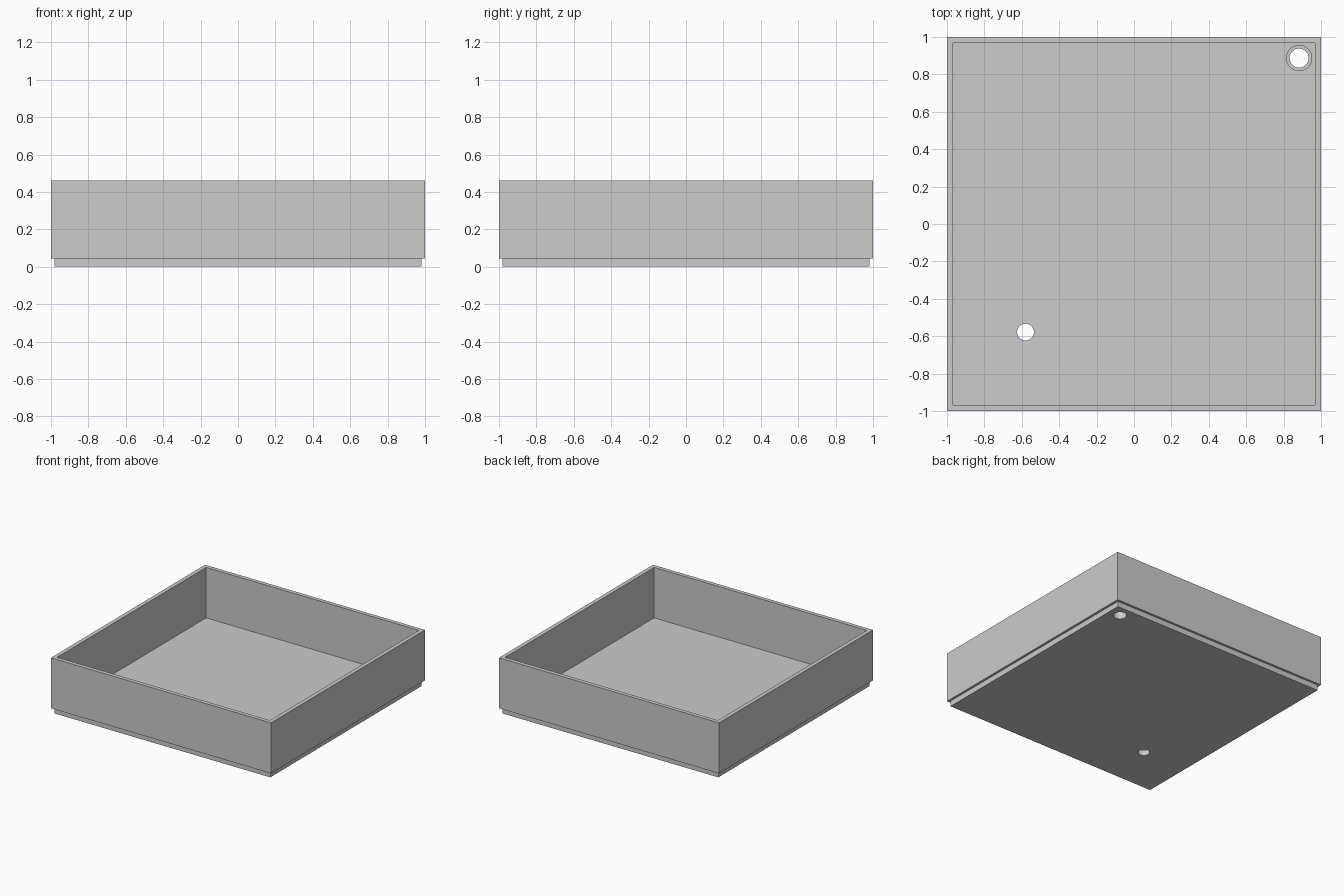
import bpy
import bmesh
import math

cube = bpy.data.objects.get("Cube")
if cube:
    bpy.data.objects.remove(cube, do_unlink=True)

FLOOR, RIM = 0.045, 0.46

grey = bpy.data.materials.new("light grey")
grey.use_nodes = True
colour = (0.604, 0.604, 0.604, 1)
grey.diffuse_color = colour
grey.node_tree.nodes["Principled BSDF"].inputs["Base Color"].default_value = colour


def lathe(name, profile, sides, centre=(0, 0), turn=0.0, closed=False):
    """Sweep (radius, z) points round a vertical axis; cap the ends unless closed."""
    bm = bmesh.new()
    angles = [turn + 2 * math.pi * i / sides for i in range(sides)]
    rings = [[bm.verts.new((centre[0] + r * math.cos(a), centre[1] + r * math.sin(a), z))
              for a in angles] for r, z in profile]
    pairs = list(zip(rings, rings[1:]))
    if closed:
        pairs.append((rings[-1], rings[0]))
    else:
        bm.faces.new(rings[0])
        bm.faces.new(rings[-1])
    for low, high in pairs:
        for i in range(sides):
            j = (i + 1) % sides
            bm.faces.new((low[i], low[j], high[j], high[i]))
    bmesh.ops.recalc_face_normals(bm, faces=bm.faces)
    mesh = bpy.data.meshes.new(name)
    bm.to_mesh(mesh)
    bm.free()
    mesh.materials.append(grey)
    obj = bpy.data.objects.new(name, mesh)
    bpy.context.collection.objects.link(obj)
    return obj


def activate(obj):
    bpy.ops.object.select_all(action="DESELECT")
    obj.select_set(True)
    bpy.context.view_layer.objects.active = obj


# Square tray: inset base lip, overhanging walls, open inside
half_sizes = [(0.981, 0), (0.981, FLOOR), (1, FLOOR), (1, RIM), (0.967, RIM), (0.967, FLOOR)]
tray = lathe("tray", [(h * math.sqrt(2), z) for h, z in half_sizes], 4, turn=math.pi / 4)

# Drain and overflow holes through the floor
DRAIN, OVERFLOW = (-0.58, -0.578), (0.883, 0.887)
for name, centre, radius in (("drain_cutter", DRAIN, 0.045),
                             ("overflow_cutter", OVERFLOW, 0.051)):
    cutter = lathe(name, [(radius, -0.1), (radius, 0.2)], 40, centre)
    cutter.hide_render = True
    activate(tray)
    cut = tray.modifiers.new("hole", "BOOLEAN")
    cut.operation = "DIFFERENCE"
    cut.solver = "EXACT"
    cut.object = cutter
    bpy.ops.object.modifier_apply(modifier=cut.name)
    bpy.data.objects.remove(cutter, do_unlink=True)

# Short overflow pipe standing round the corner hole
pipe = lathe("overflow_pipe", [(0.051, FLOOR), (0.07, FLOOR), (0.07, 0.17), (0.051, 0.17)],
             40, OVERFLOW, closed=True)

for obj in (tray, pipe):
    activate(obj)
    bpy.ops.object.shade_smooth_by_angle(angle=math.radians(30))
